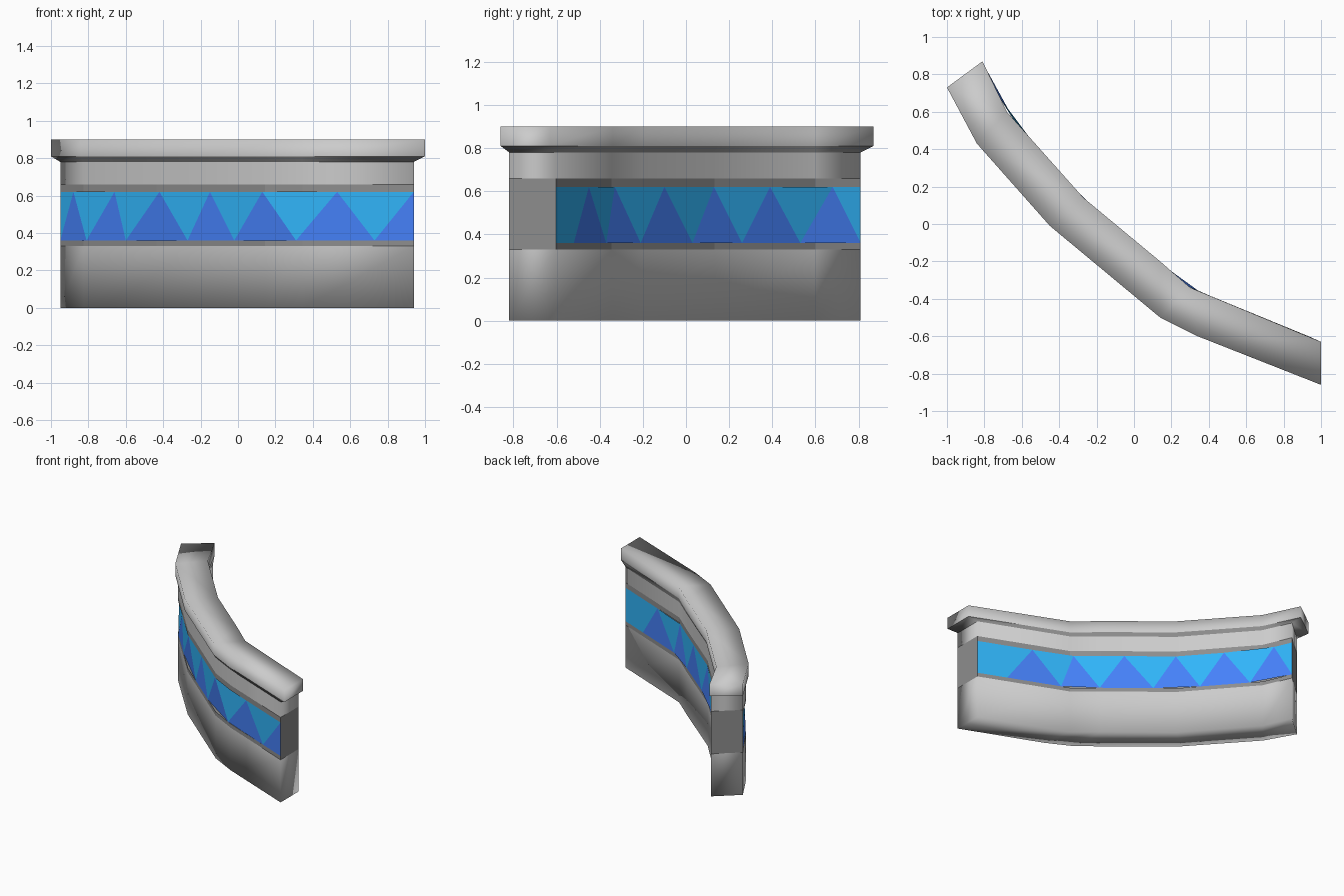
import bpy
from mathutils import Vector

if "Cube" in bpy.data.objects:
    bpy.data.objects.remove(bpy.data.objects["Cube"])

# Plan outlines: front (convex) and back (concave) rails, left to right
cap_front = [(-1, .73), (-.84, .43), (-.45, -.01), (.14, -.5), (.34, -.6), (1, -.86)]
cap_back = [(-.81, .87), (-.68, .6), (-.27, .14), (.14, -.2), (.3, -.34), (1, -.63)]
wall_front = [(-.95, .66), (-.825, .44), (-.435, .005), (.145, -.48), (.345, -.583), (.94, -.82)]
wall_back = [(-.78, .81), (-.685, .597), (-.28, .133), (.135, -.205), (.3, -.345), (.94, -.603)]


def material(name, rgb):
    m = bpy.data.materials.new(name)
    m.diffuse_color = (*rgb, 1)
    m.use_nodes = True
    m.node_tree.nodes["Principled BSDF"].inputs["Base Color"].default_value = m.diffuse_color
    return m


dark = material("dark_grey", (.27, .27, .27))
light_blue = material("light_blue", (.03, .46, .95))
deep_blue = material("deep_blue", (.06, .22, .95))


def add(name, verts, faces, mats=(), smooth=True):
    me = bpy.data.meshes.new(name)
    me.from_pydata(verts, [], faces)
    for m in mats:
        me.materials.append(m)
    for p in me.polygons:
        p.use_smooth = smooth
    ob = bpy.data.objects.new(name, me)
    bpy.context.collection.objects.link(ob)
    return ob


def loft(name, rings, bottom=False, top=False, mats=(), smooth=True):
    """Join rings of (front rail, back rail, z) into a curved wall."""
    verts, faces = [], []
    for front, back, z in rings:
        verts += [(x, y, z) for x, y in front + back[::-1]]
    n = len(verts) // len(rings)
    for r in range(len(rings) - 1):
        for i in range(n):
            a, b = r * n + i, r * n + (i + 1) % n
            faces.append((a, b, b + n, a + n))
    last = n * (len(rings) - 1)
    for k in range(n // 2 - 1):
        quad = (k, k + 1, n - 2 - k, n - 1 - k)
        if bottom:
            faces.append(quad[::-1])
        if top:
            faces.append(tuple(last + q for q in quad))
    return add(name, verts, faces, mats, smooth)


def inset(rail, other, t=.2):
    """Pull a rail toward the other one, keeping its ends in place."""
    mid = [tuple(Vector(a).lerp(Vector(b), t)) for a, b in zip(rail, other)]
    return [rail[0]] + mid[1:-1] + [rail[-1]]


def on_rail(rail, value, axis):
    """Point on a rail at a given x (axis 0) or y (axis 1)."""
    best = min(rail, key=lambda p: abs(p[axis] - value))
    for a, b in zip(rail, rail[1:]):
        if min(a[axis], b[axis]) <= value <= max(a[axis], b[axis]):
            t = (value - a[axis]) / (b[axis] - a[axis])
            return tuple(Vector(a).lerp(Vector(b), t))
    return best


def wall(*heights):
    return [(wall_front, wall_back, z) for z in heights]


# Grey wall, lip and rounded-looking cap
loft("lower_wall", wall(0, .33), bottom=True)
loft("upper_wall", wall(.66, .78))
loft("cap_underside", [(wall_front, wall_back, .78), (cap_front, cap_back, .81)], mats=[dark])
loft("cap", [(cap_front, cap_back, .81), (cap_front, cap_back, .9)], top=True)

# Dark border strips and the recessed core behind the pattern
loft("lower_strip", wall(.33, .36), True, True, [dark], False)
loft("upper_strip", wall(.62, .66), True, True, [dark], False)
core = (inset(wall_front, wall_back), inset(wall_back, wall_front))
loft("band_core", [(*core, .36), (*core, .62)], mats=[dark], smooth=False)


def zigzag(name, rail, axis, low, high):
    """Band of flat triangles alternating between the low and high points."""
    b = [(*on_rail(rail, v, axis), .36) for v in low]
    t = [(*on_rail(rail, v, axis), .62) for v in high]
    verts, faces, index = b + t, [], []
    n = len(b)
    for i in range(n - 1):
        if low[i] != low[i + 1]:
            faces.append((i, i + 1, n + i))
            index.append(1 if i else 0)
        if i + 1 < len(t):
            faces.append((n + i, i + 1, n + i + 1))
            index.append(0)
    ob = add(name, verts, faces, [light_blue, deep_blue], False)
    for p, k in zip(ob.data.polygons, index):
        p.material_index = k


# Zigzag pattern on both sides
zigzag("front_pattern", wall_front, 0,
       [-.95, -.95, -.81, -.6, -.27, -.02, .31, .73, .94],
       [-.95, -.88, -.66, -.42, -.15, .13, .53, .94])
zigzag("back_pattern", wall_back, 1,
       [-.603, -.52, -.37, -.21, .03, .26, .53, .81],
       [-.603, -.45, -.33, -.1, .13, .39, .68, .81])
